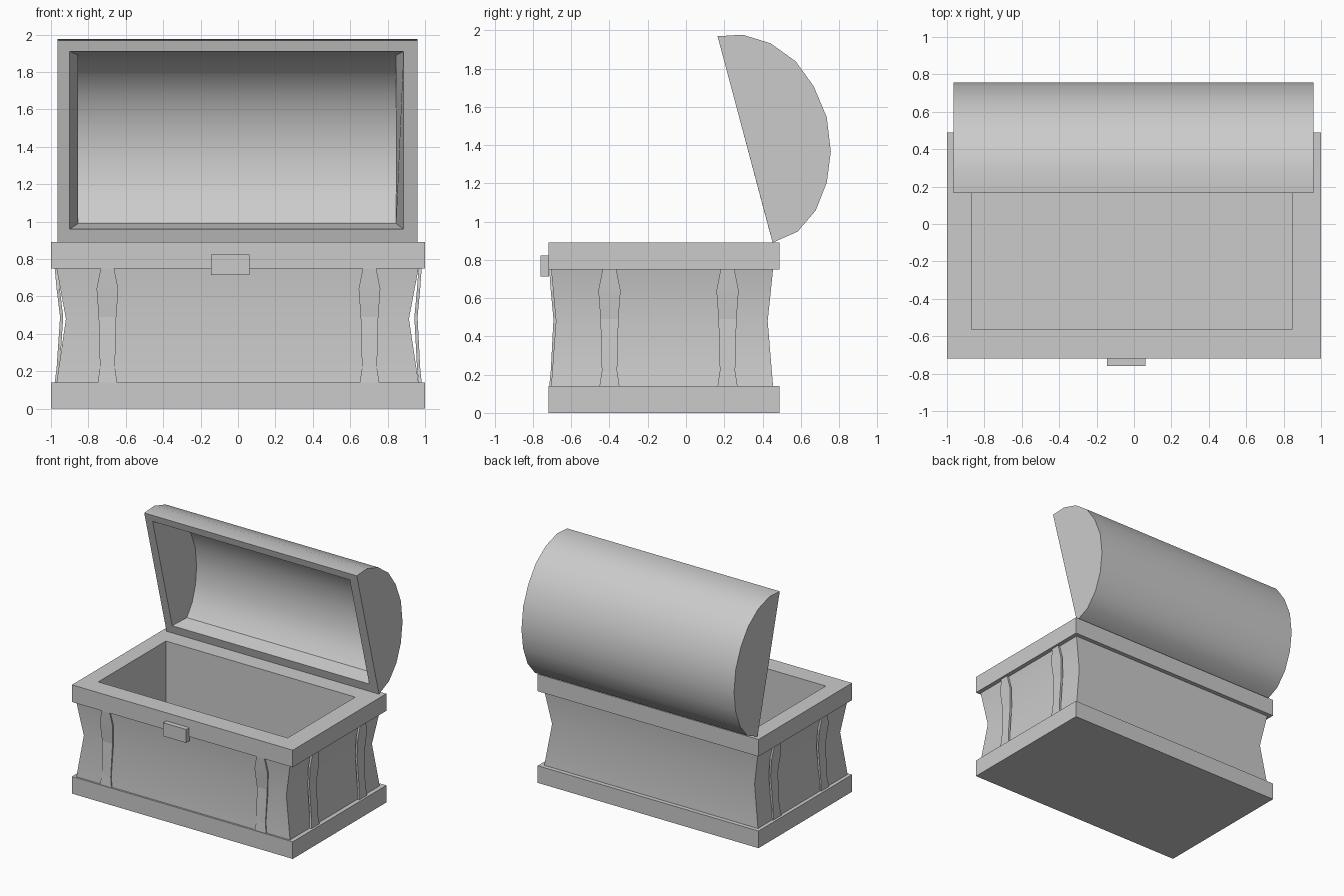
import bpy, bmesh, math

if "Cube" in bpy.data.objects:
    bpy.data.objects.remove(bpy.data.objects["Cube"])


def finish(name, bm, smooth=None):
    bmesh.ops.recalc_face_normals(bm, faces=bm.faces)
    me = bpy.data.meshes.new(name)
    bm.to_mesh(me)
    bm.free()
    ob = bpy.data.objects.new(name, me)
    bpy.context.collection.objects.link(ob)
    if smooth:
        bpy.ops.object.select_all(action='DESELECT')
        ob.select_set(True)
        bpy.context.view_layer.objects.active = ob
        bpy.ops.object.shade_smooth_by_angle(angle=math.radians(smooth))
    return ob


def bridge(bm, a, b):
    n = len(a)
    for i in range(n):
        bm.faces.new((a[i], a[(i + 1) % n], b[(i + 1) % n], b[i]))


def loft(name, rings, first=True, last=True, smooth=None):
    """Skin rectangular rings given as (x0, x1, y0, y1, z)."""
    bm = bmesh.new()
    loops = [[bm.verts.new(p) for p in ((x0, y0, z), (x1, y0, z), (x1, y1, z), (x0, y1, z))]
             for x0, x1, y0, y1, z in rings]
    for a, b in zip(loops, loops[1:]):
        bridge(bm, a, b)
    if first:
        bm.faces.new(loops[0])
    if last:
        bm.faces.new(loops[-1])
    return finish(name, bm, smooth)


# Base plinth, pinched body walls, top rim with the inner well
TRIM = (-1.0, 1.0, -0.72, 0.49)
WALL = (-0.97, 0.965, -0.705, 0.455)
WAIST = (-0.92, 0.914, -0.68, 0.427)
WELL = (-0.87, 0.845, -0.565, 0.31)
loft("base_trim", [(*TRIM, 0), (*TRIM, 0.14)])
loft("body_walls", [(*WALL, 0.14), (*WAIST, 0.48), (*WALL, 0.75)], False, False, smooth=30)
loft("top_rim_and_well", [(*WALL, 0.75), (*TRIM, 0.75), (*TRIM, 0.89),
                          (*WELL, 0.89), (*WELL, 0.1)], first=False)

# Lock plate
LOCK = (-0.145, 0.062, -0.76, -0.715)
loft("lock_plate", [(*LOCK, 0.714), (*LOCK, 0.824)])

# Straps: (height, half width, inset from the outermost plane)
STRAP = [(0.14, 0.052, 0.0), (0.22, 0.04, 0.008), (0.49, 0.047, 0.022),
         (0.64, 0.058, 0.008), (0.75, 0.036, 0.0)]
for side, c in (("left", -0.698), ("right", 0.703)):
    loft(f"front_strap_{side}", [(c - w, c + w, -0.715 + d, -0.695 + d, z) for z, w, d in STRAP])
for pos, c in (("front", -0.40), ("back", 0.217)):
    loft(f"right_strap_{pos}", [(0.965 - d, 0.982 - d, c - w, c + w, z) for z, w, d in STRAP])
    loft(f"left_strap_{pos}", [(-0.98 + d * 1.3, -0.963 + d * 1.3, c - w, c + w, z)
                               for z, w, d in STRAP])

# Open lid: outer and inner (y, z) profiles, first and last points lie on the rim face
OUTER = [(0.453, 0.89), (0.584, 0.948), (0.678, 1.058), (0.736, 1.204), (0.757, 1.366),
         (0.736, 1.545), (0.668, 1.707), (0.573, 1.838), (0.442, 1.932), (0.296, 1.977),
         (0.165, 1.969)]
INNER = [(0.434, 0.96), (0.56, 0.99), (0.63, 1.09), (0.672, 1.22), (0.686, 1.366),
         (0.668, 1.52), (0.61, 1.665), (0.525, 1.78), (0.415, 1.86), (0.29, 1.89),
         (0.181, 1.91)]
bm = bmesh.new()
out_l = [bm.verts.new((-0.965, y, z)) for y, z in OUTER]
out_r = [bm.verts.new((0.96, y, z)) for y, z in OUTER]
last = len(INNER) - 1
in_l = [bm.verts.new((-0.90 if i in (0, last) else -0.855, *p)) for i, p in enumerate(INNER)]
in_r = [bm.verts.new((0.885 if i in (0, last) else 0.845, *p)) for i, p in enumerate(INNER)]
for a, b in ((out_l, out_r), (in_l, in_r)):
    for i in range(last):
        bm.faces.new((a[i], a[i + 1], b[i + 1], b[i]))
    bm.faces.new(a)
    bm.faces.new(b)
bridge(bm, [out_l[0], out_r[0], out_r[-1], out_l[-1]], [in_l[0], in_r[0], in_r[-1], in_l[-1]])
finish("lid", bm, smooth=35)
